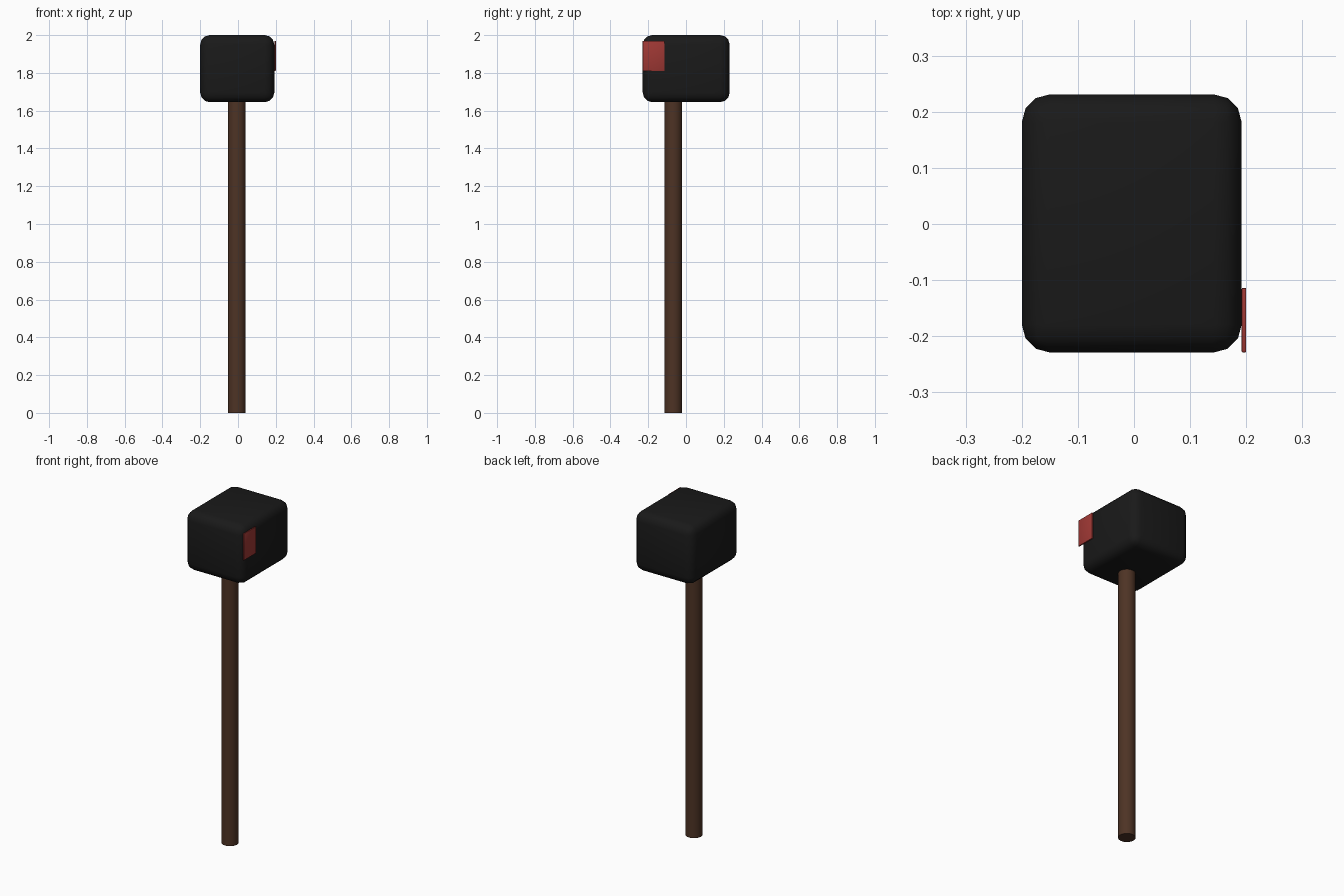
import bpy

if "Cube" in bpy.data.objects:
    bpy.data.objects.remove(bpy.data.objects["Cube"])


def paint(obj, name, color):
    mat = bpy.data.materials.new(name)
    mat.diffuse_color = (*color, 1)
    mat.use_nodes = True
    mat.node_tree.nodes["Principled BSDF"].inputs["Base Color"].default_value = mat.diffuse_color
    obj.data.materials.append(mat)


def rounded_box(name, low, high, radius, segments):
    """Box between two corners with rounded edges and smooth shading."""
    center = [(a + b) / 2 for a, b in zip(low, high)]
    bpy.ops.mesh.primitive_cube_add(size=1, location=center)
    obj = bpy.context.object
    obj.name = name
    obj.scale = [b - a for a, b in zip(low, high)]
    bpy.ops.object.transform_apply(location=False, rotation=False, scale=True)
    bevel = obj.modifiers.new("rounding", 'BEVEL')
    bevel.width = radius
    bevel.segments = segments
    bpy.ops.object.modifier_apply(modifier=bevel.name)
    bpy.ops.object.shade_smooth_by_angle()
    return obj


# Rounded mailbox body
body = rounded_box("mailbox_body", (-0.2, -0.229, 1.645), (0.192, 0.231, 2.0), 0.05, 3)
paint(body, "black", (0.01, 0.01, 0.01))

# Thin signal flag on the right side
flag = rounded_box("flag", (0.192, -0.229, 1.81), (0.2, -0.114, 1.97), 0.002, 2)
paint(flag, "red", (0.35, 0.04, 0.035))

# Round wooden post, set forward of the body's centre
bpy.ops.mesh.primitive_cylinder_add(vertices=32, radius=0.047, depth=1.66,
                                    location=(-0.006, -0.067, 0.83))
post = bpy.context.object
post.name = "post"
bpy.ops.object.shade_smooth_by_angle()
paint(post, "brown", (0.075, 0.033, 0.018))
